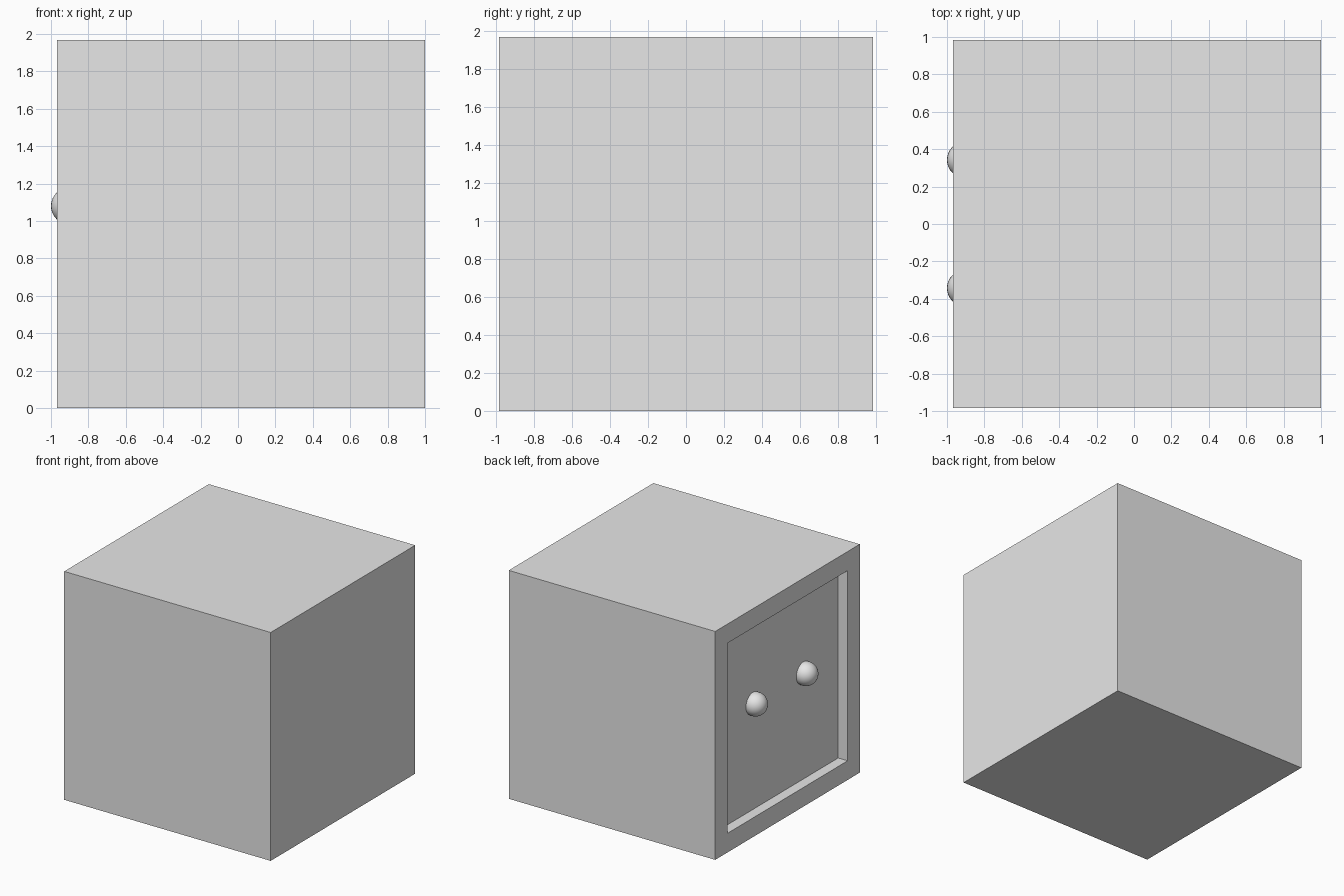
import bpy
import bmesh
from mathutils import Vector

old = bpy.data.objects.get("Cube")
if old:
    bpy.data.objects.remove(old, do_unlink=True)

SIDE = 1.967           # edge length of the box
FACE_X = 1 - SIDE      # plane of the recessed face
BORDER = 0.165         # frame width around the recess
DEPTH = 0.09           # depth of the recess
KNOB_R = 0.098

grey = bpy.data.materials.new("light_grey")
grey.use_nodes = True
grey.diffuse_color = (0.8, 0.8, 0.8, 1)
grey.node_tree.nodes["Principled BSDF"].inputs["Base Color"].default_value = (0.8, 0.8, 0.8, 1)


def add_object(name, bm):
    mesh = bpy.data.meshes.new(name)
    bm.to_mesh(mesh)
    bm.free()
    mesh.materials.append(grey)
    obj = bpy.data.objects.new(name, mesh)
    bpy.context.collection.objects.link(obj)
    return obj


# Box with a square recess inset into its -x face
bm = bmesh.new()
bmesh.ops.create_cube(bm, size=SIDE)
bmesh.ops.translate(bm, verts=bm.verts, vec=(1 - SIDE / 2, 0, SIDE / 2))
bm.normal_update()
panel = min(bm.faces, key=lambda f: f.normal.x)
bmesh.ops.inset_region(bm, faces=[panel], thickness=BORDER, use_even_offset=True)
walls = bmesh.ops.extrude_discrete_faces(bm, faces=[panel])
floor = walls["faces"][0]
bmesh.ops.translate(bm, verts=floor.verts, vec=Vector((DEPTH, 0, 0)))
bmesh.ops.recalc_face_normals(bm, faces=bm.faces)
add_object("recessed_box", bm)

# Pair of round knobs seated in the recess floor
for name, y in (("front_knob", -0.343), ("back_knob", 0.343)):
    bm = bmesh.new()
    bmesh.ops.create_uvsphere(bm, u_segments=32, v_segments=16, radius=KNOB_R)
    for face in bm.faces:
        face.smooth = True
    knob = add_object(name, bm)
    knob.location = (-1 + KNOB_R, y, 1.08)
